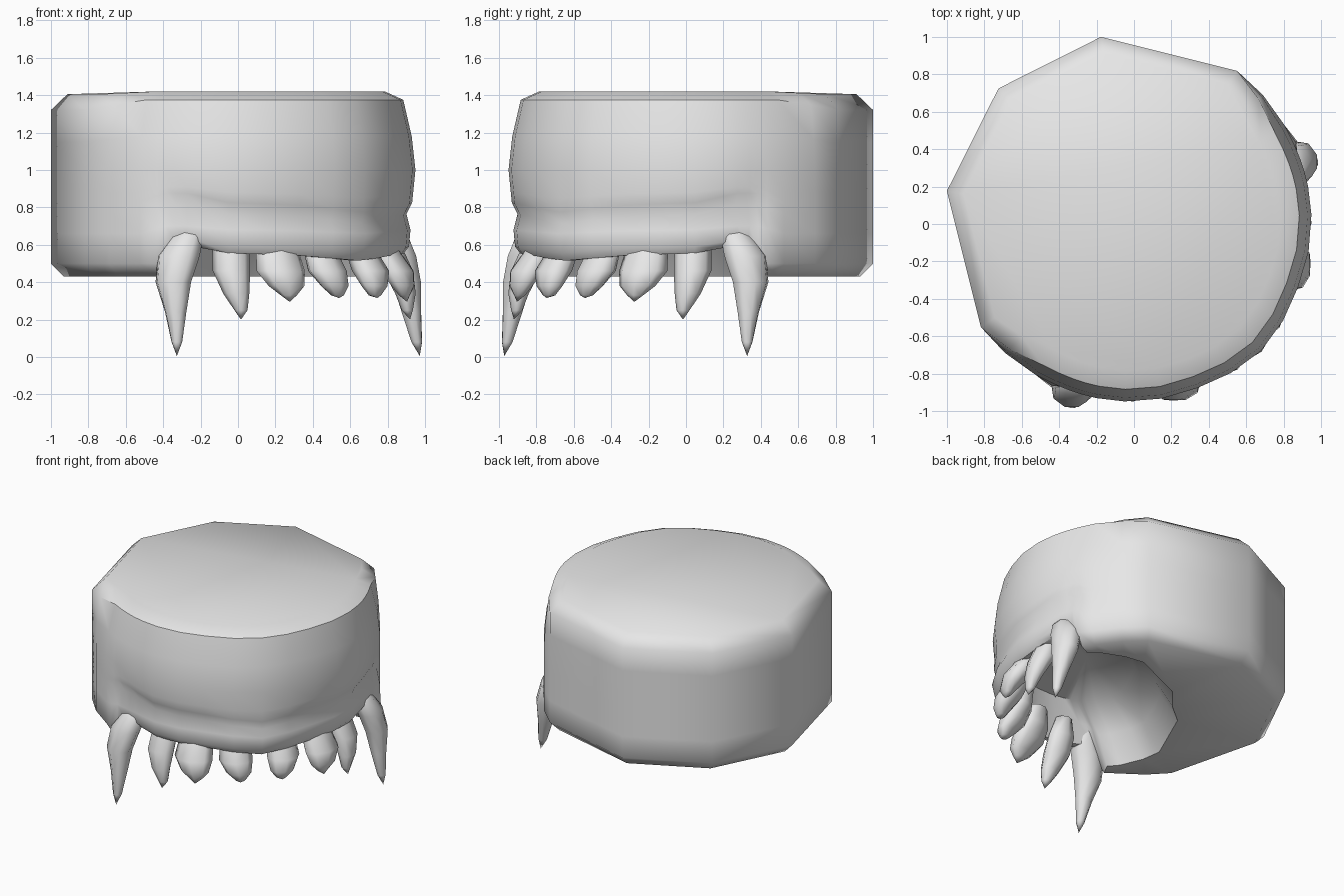
import bpy, bmesh
from math import sin, cos, pi, radians, sqrt

cube = bpy.data.objects.get("Cube")
if cube:
    bpy.data.objects.remove(cube)

grey = bpy.data.materials.new("plain grey")
grey.use_nodes = True
GREY = (0.8, 0.8, 0.8, 1)
grey.diffuse_color = GREY
grey.node_tree.nodes["Principled BSDF"].inputs["Base Color"].default_value = GREY


def lerp_keys(keys, a):
    """Piecewise linear value at angle a from (angle, value) keys."""
    for (a0, v0), (a1, v1) in zip(keys, keys[1:]):
        if a <= a1:
            return v0 + (v1 - v0) * max(0, a - a0) / (a1 - a0)
    return keys[-1][1]


def place(d, s, z):
    """Forward / sideways position to world; the mouth faces the diagonal +x -y."""
    return ((d + s) / sqrt(2), (s - d) / sqrt(2), z)


def loft(name, rings, tip, sharp):
    """Skin a list of closed rings, flat at the first ring and pointed at the last."""
    bm = bmesh.new()
    loops = [[bm.verts.new(p) for p in ring] for ring in rings]
    n = len(loops[0])
    bm.faces.new(loops[0])
    for a, b in zip(loops, loops[1:]):
        for i in range(n):
            j = (i + 1) % n
            bm.faces.new((a[i], a[j], b[j], b[i]))
    end = bm.verts.new(tip)
    for i in range(n):
        bm.faces.new((loops[-1][i], loops[-1][(i + 1) % n], end))
    bmesh.ops.recalc_face_normals(bm, faces=bm.faces)
    mesh = bpy.data.meshes.new(name)
    bm.to_mesh(mesh)
    bm.free()
    mesh.materials.append(grey)
    ob = bpy.data.objects.new(name, mesh)
    bpy.context.collection.objects.link(ob)
    bpy.ops.object.select_all(action="DESELECT")
    ob.select_set(True)
    bpy.context.view_layer.objects.active = ob
    bpy.ops.object.shade_smooth_by_angle(angle=radians(sharp))


# Head outline: rounded towards the mouth, coarse facets at the back
half = [0, 12, 24, 36, 48, 57, 62, 66, 69, 72, 78, 90, 101, 145, 180]
angles = half + [-a for a in reversed(half[1:-1])]
outline = [(0, .96), (24, .94), (48, .95), (70, .955), (85, .97), (101, .987), (145, 1.016), (180, 1.025)]
jaw_blend = [(0, 1), (66, 1), (72, 0), (180, 0)]
groove_blend = [(0, 1), (69, 1), (78, 0), (180, 0)]
brow_blend = [(0, 1), (78, 1), (101, 0), (180, 0)]
rise = [(0, -.05), (24, -.015), (48, 0), (62, .05), (180, .05)]
lip_puff = [(0, .04), (12, .02), (24, .005), (57, .01), (66, .03), (72, .035), (78, 0), (180, 0)]
opening = [(0, .87), (66, .84), (78, .78), (101, .62), (145, .34), (180, .26)]

# Each level: blend, back inset, back height, front inset, front height, rise, puff
levels = [
    (brow_blend, .09, 1.405, .165, 1.42, 0, 0),
    (brow_blend, 0, 1.32, .065, 1.375, 0, 0),
    (brow_blend, 0, 1.15, .02, 1.18, 0, 0),
    (brow_blend, 0, 1.0, 0, 1.0, 0, 0),
    (groove_blend, 0, .88, .012, .88, .6, 0),
    (groove_blend, 0, .83, .02, .825, 1, .3),
    (groove_blend, 0, .77, .055, .765, 1, .8),
    (groove_blend, 0, .66, .035, .68, .4, 1),
    (jaw_blend, 0, .5, .04, .59, .7, .6),
    (jaw_blend, .07, .43, .065, .555, .8, .4),
]


def head_ring(blend, back_in, back_z, front_in, front_z, lift, puff):
    ring = []
    for ang in angles:
        a = abs(ang)
        f = lerp_keys(blend, a)
        r = lerp_keys(outline, a) - back_in * (1 - f) - front_in * f
        r += puff * lerp_keys(lip_puff, a)
        z = back_z * (1 - f) + (front_z + lift * lerp_keys(rise, a)) * f
        ring.append(place(r * cos(radians(ang)), r * sin(radians(ang)), z))
    return ring


def cavity_ring(scale, forward, height):
    """Mouth outline shrunk towards a forward centre; height 0 is the lip, 1 the palate."""
    ring = []
    for ang, edge in zip(angles, rim):
        r = lerp_keys(opening, abs(ang)) * scale
        z = edge[2] + (.82 - edge[2]) * height
        ring.append(place(forward + r * cos(radians(ang)), r * sin(radians(ang)), z))
    return ring


rings = [head_ring(*level) for level in levels]
rim = rings[-1]
rings += [cavity_ring(1, 0, 0), cavity_ring(.88, .08, .5), cavity_ring(.7, .2, 1)]
loft("head", rings, place(.32, 0, .84), 50)


# Teeth: sections of height, distance out, sideways drift, half width, half depth
fang = [(.72, .83, -.02, .05, .05), (.64, .88, -.01, .09, .08), (.54, .925, .025, .12, .085),
        (.4, .965, .04, .1, .08), (.24, .985, .02, .06, .055), (.08, 1.01, .005, .03, .03)]
canine = [(.7, .79, .05, .06, .06), (.57, .81, .05, .1, .075), (.46, .855, .05, .1, .08),
          (.34, .895, .025, .07, .055), (.25, .905, 0, .035, .03)]
incisor = [(.68, .78, .02, .08, .06), (.56, .81, .03, .12, .075), (.46, .87, .03, .135, .09),
           (.38, .91, .01, .1, .06), (.33, .92, 0, .045, .03)]
# Each tooth: name, angle, sections, tip height, width factor, push outwards
teeth = [("fang", 63.6, fang, .005, 1, 0), ("canine", 44, canine, .2, 1, 0),
         ("side_incisor", 28, incisor, .295, 1, .01), ("middle_incisor", 9, incisor, .315, .85, -.015)]


def add_tooth(name, ang, sections, tip_z, width, push, side):
    c, s = cos(radians(ang)), sin(radians(ang))

    def at(out, along, z):
        out += push
        return place(out * c - along * s, side * (out * s + along * c), z)

    sides = 8
    rings = [[at(r + depth * cos(2 * pi * k / sides), drift + width * w * sin(2 * pi * k / sides), z)
              for k in range(sides)] for z, r, drift, w, depth in sections]
    loft(name, rings, at(sections[-1][1] + .015, 0, tip_z), 80)


for label, side in (("right", -1), ("left", 1)):
    for name, *shape in teeth:
        add_tooth(label + "_" + name, *shape, side)
